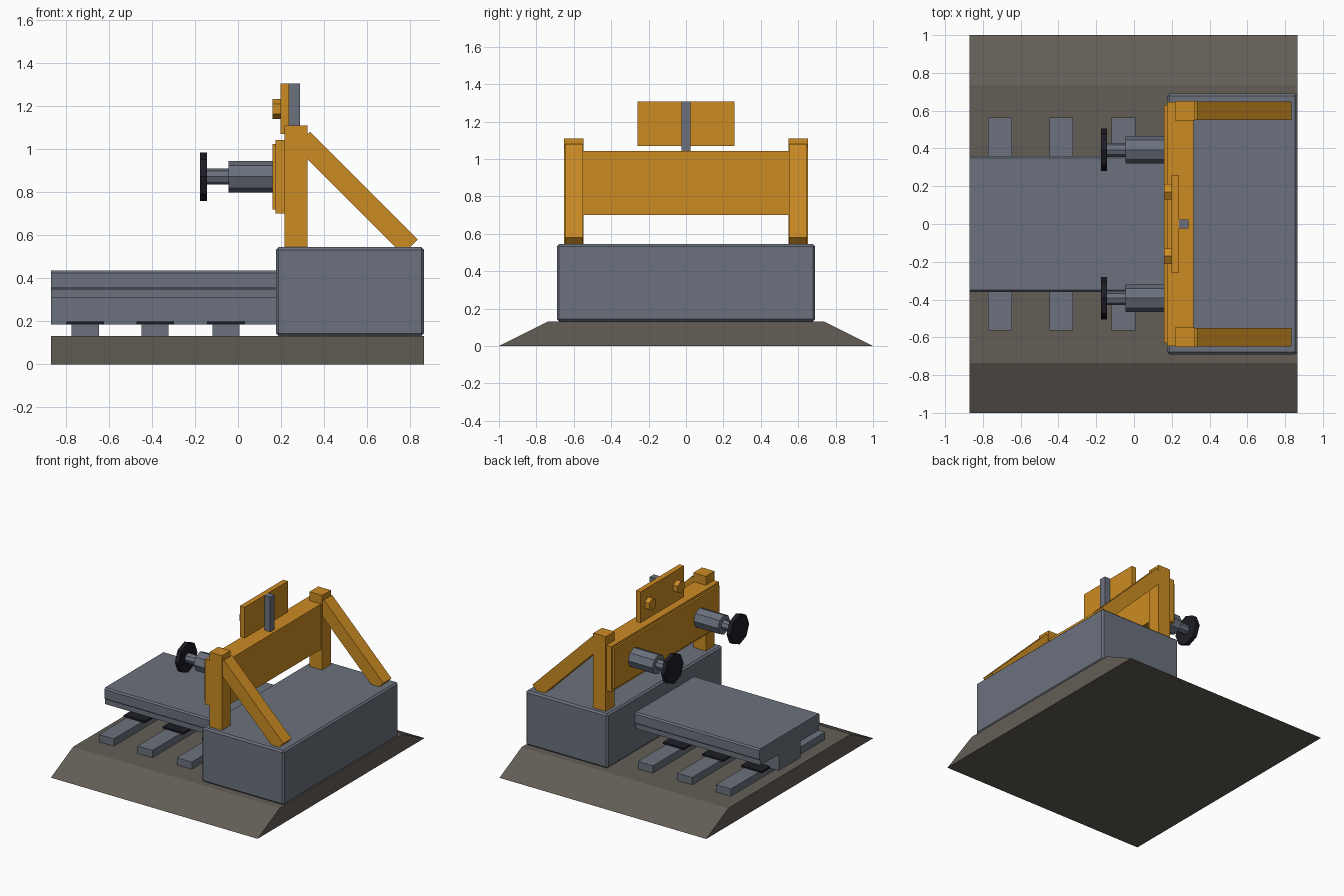
import bpy, bmesh, math
from mathutils import Matrix, Vector

cube = bpy.data.objects.get("Cube")
if cube:
    bpy.data.objects.remove(cube, do_unlink=True)


def material(name, rgb):
    m = bpy.data.materials.new(name)
    m.use_nodes = True
    m.diffuse_color = (*rgb, 1)
    m.node_tree.nodes["Principled BSDF"].inputs["Base Color"].default_value = (*rgb, 1)
    return m


STEEL = material("steel grey", (0.145, 0.165, 0.205))
YELLOW = material("warning yellow", (0.6, 0.26, 0.017))
BALLAST = material("ballast brown", (0.125, 0.11, 0.092))
BLACK = material("dark iron", (0.012, 0.012, 0.019))


def finish(name, bm, mat):
    bmesh.ops.recalc_face_normals(bm, faces=bm.faces)
    mesh = bpy.data.meshes.new(name)
    bm.to_mesh(mesh)
    bm.free()
    mesh.materials.append(mat)
    ob = bpy.data.objects.new(name, mesh)
    bpy.context.collection.objects.link(ob)
    return ob


def box(name, x, y, z, mat, bevel=0):
    """Box given by its (low, high) ranges."""
    bm = bmesh.new()
    bmesh.ops.create_cube(bm, size=1)
    for v in bm.verts:
        v.co = Vector([(r[0] + r[1]) / 2 + c * (r[1] - r[0]) for r, c in zip((x, y, z), v.co)])
    ob = finish(name, bm, mat)
    if bevel:
        mod = ob.modifiers.new("edges", "BEVEL")
        mod.width, mod.segments = bevel, 1
    return ob


def prism(name, points, offset, mat):
    """Closed outline swept along an offset."""
    bm = bmesh.new()
    face = bm.faces.new([bm.verts.new(p) for p in points])
    side = bmesh.ops.extrude_face_region(bm, geom=[face])["geom"]
    bmesh.ops.translate(bm, vec=offset, verts=[g for g in side if isinstance(g, bmesh.types.BMVert)])
    return finish(name, bm, mat)


def rod(name, x, y, z, radius, sides, mat):
    """Faceted rod along x with a corner pointing up."""
    ring = [(x[0], y + radius * math.sin(math.tau * i / sides),
             z + radius * math.cos(math.tau * i / sides)) for i in range(sides)]
    return prism(name, ring, (x[1] - x[0], 0, 0), mat)


# Ballast bed
X0, X1 = -0.87, 0.865
bed = [(-1, 0), (1, 0), (0.735, 0.132), (-0.735, 0.132)]
prism("ballast_bed", [(X0, y, z) for y, z in bed], (X1 - X0, 0, 0), BALLAST)

# Sleepers and dark rail plates
for i, cx in enumerate((-0.71, -0.385, -0.055)):
    box(f"sleeper_{i}", (cx - 0.063, cx + 0.063), (-0.565, 0.565), (0.13, 0.187), STEEL)
    box(f"rail_plate_{i}", (cx - 0.088, cx + 0.088), (-0.23, 0.23), (0.185, 0.199), BLACK)

# Wide rail with a head and a narrow web
half = [(0.13, 0.185), (0.13, 0.31), (0.35, 0.31), (0.35, 0.345),
        (0.36, 0.36), (0.36, 0.425), (0.35, 0.436)]
rail = half + [(-y, z) for y, z in reversed(half)]
prism("rail", [(X0, y, z) for y, z in rail], (1.06, 0, 0), STEEL)

# Heavy base block
box("base_block", (0.176, X1), (-0.69, 0.69), (0.132, 0.544), STEEL, 0.012)

# Cross beam with raised front plate
box("cross_beam", (0.175, 0.315), (-0.645, 0.645), (0.7, 1.043), YELLOW)
box("beam_front_plate", (0.16, 0.18), (-0.63, 0.63), (0.72, 1.023), YELLOW)

# Marker board on its post
box("board_post", (0.238, 0.288), (-0.025, 0.025), (1.03, 1.306), STEEL)
box("marker_board", (0.198, 0.238), (-0.26, 0.26), (1.07, 1.306), YELLOW)

brace = [(0.315, 0.96), (0.315, 1.06), (0.335, 1.08), (0.835, 0.58), (0.8, 0.543), (0.733, 0.543)]
for side, s in (("left", 1), ("right", -1)):
    # Upright posts and sloping braces
    ys = sorted((0.547 * s, 0.652 * s))
    box(f"upright_{side}", (0.217, 0.322), ys, (0.54, 1.11), YELLOW)
    prism(f"brace_{side}", [(x, s * 0.55, z) for x, z in brace], (0, s * 0.098, 0), YELLOW)
    # Buffers
    y, z = 0.393 * s, 0.872
    rod(f"buffer_barrel_{side}", (-0.045, 0.165), y, z, 0.073, 8, STEEL)
    rod(f"buffer_shaft_{side}", (-0.15, -0.04), y, z, 0.037, 8, STEEL)
    rod(f"buffer_disc_{side}", (-0.176, -0.144), y, z, 0.113, 8, BLACK)
    # Board bolts
    rod(f"board_bolt_{side}", (0.16, 0.2), 0.17 * s, 1.187, 0.047, 6, YELLOW)
